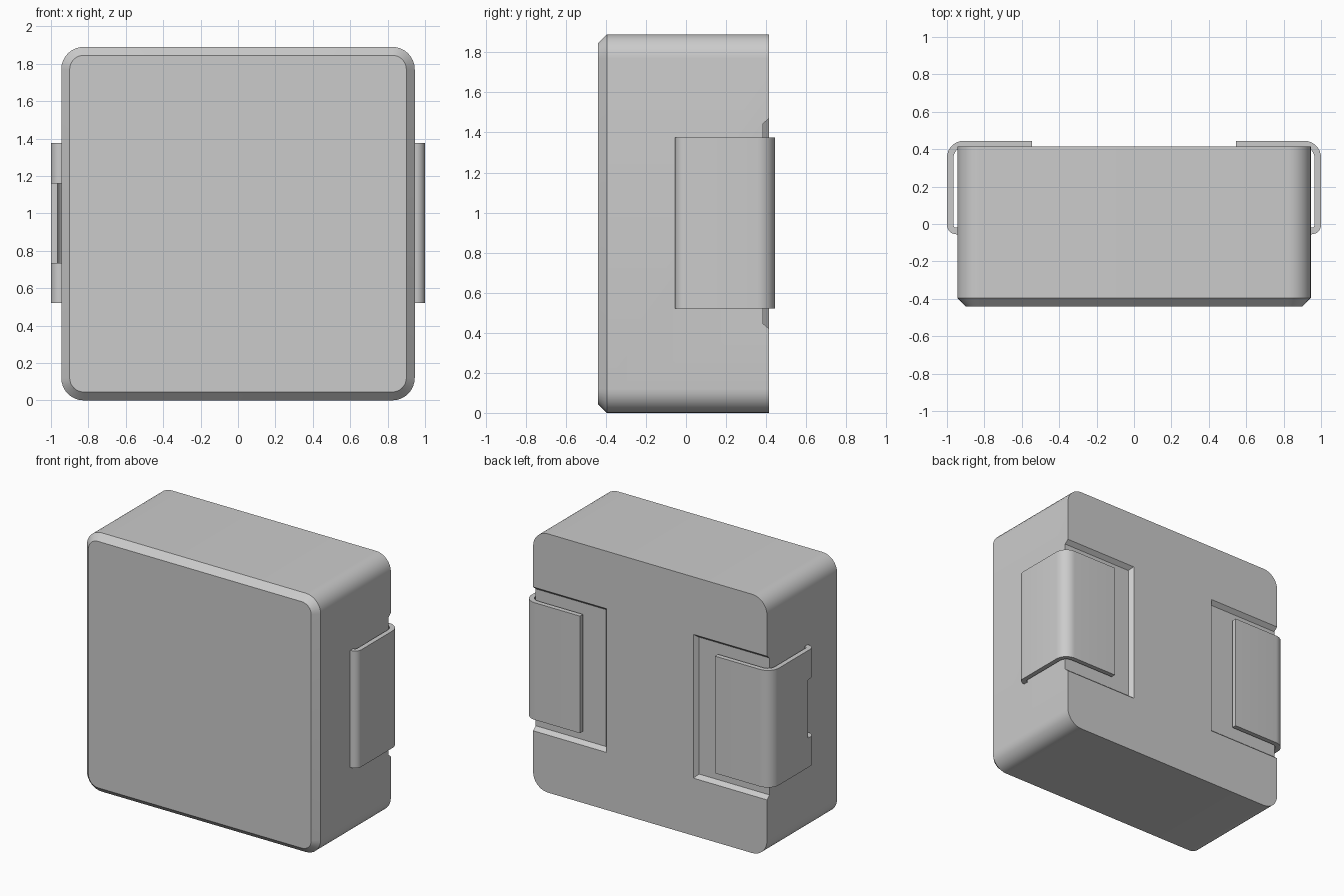
import bpy, bmesh
from math import cos, sin, pi, radians
from mathutils import Vector

if "Cube" in bpy.data.objects:
    bpy.data.objects.remove(bpy.data.objects["Cube"], do_unlink=True)

HALF, HEIGHT = 0.945, 1.89
FRONT, BACK = -0.44, 0.415
CHAMFER, CORNER = 0.045, 0.12
MID = HEIGHT / 2


def arc(cx, cy, r, start, end, steps=8):
    angles = [radians(start + (end - start) * i / steps) for i in range(steps + 1)]
    return [(cx + r * cos(a), cy + r * sin(a)) for a in angles]


def rounded_square(half, r):
    c = half - r
    corners = [(c, c, 0), (-c, c, 90), (-c, -c, 180), (c, -c, 270)]
    return [p for x, z, a in corners for p in arc(x, z, r, a, a + 90)]


def loft(name, loops):
    """Skin matching point loops and cap both ends."""
    bm = bmesh.new()
    rings = [[bm.verts.new(p) for p in loop] for loop in loops]
    n = len(rings[0])
    for a, b in zip(rings, rings[1:]):
        for i in range(n):
            j = (i + 1) % n
            bm.faces.new((a[i], a[j], b[j], b[i]))
    bm.faces.new(rings[0])
    bm.faces.new(rings[-1])
    bmesh.ops.recalc_face_normals(bm, faces=bm.faces)
    mesh = bpy.data.meshes.new(name)
    bm.to_mesh(mesh)
    bm.free()
    obj = bpy.data.objects.new(name, mesh)
    bpy.context.collection.objects.link(obj)
    return obj


def activate(obj):
    bpy.ops.object.select_all(action='DESELECT')
    obj.select_set(True)
    bpy.context.view_layer.objects.active = obj


def cut(obj, cutter):
    activate(obj)
    mod = obj.modifiers.new("cut", 'BOOLEAN')
    mod.operation, mod.solver, mod.object = 'DIFFERENCE', 'EXACT', cutter
    bpy.ops.object.modifier_apply(modifier=mod.name)
    bpy.data.objects.remove(cutter, do_unlink=True)


def smooth(obj):
    activate(obj)
    bpy.ops.object.shade_smooth_by_angle(angle=radians(30))


# Rounded block with a chamfered front rim
sections = [(FRONT, CHAMFER), (FRONT + CHAMFER, 0), (BACK, 0)]
body = loft("body", [[(x, y, z + MID) for x, z in rounded_square(HALF - d, CORNER - d)]
                     for y, d in sections])

# Shallow recesses with sloping walls, open to the sides
for side in (1, -1):
    rings = []
    for y, inner, half in [(0.385, 0.375, 0.50), (0.445, 0.325, 0.55)]:
        rings.append([(side * x, y, MID + z) for x, z in
                      [(inner, -half), (1.1, -half), (1.1, half), (inner, half)]])
    cut(body, loft("recess_cutter", rings))
smooth(body)


# Bent sheet terminals wrapping from the back around each side
def terminal_profile(t=0.035, big=0.09, small=0.05, back=0.445, lip=-0.055):
    def bends(inset):
        return (arc(1 - big, back - big, big - inset, 90, 0)
                + arc(1 - small, lip + small, small - inset, 0, -90))
    outer = [(0.545, back)] + bends(0) + [(0.94, lip)]
    inner = [(0.545, back - t)] + bends(t) + [(0.94, lip + t)]
    return outer + inner[::-1]


for name, side in (("left_terminal", 1), ("right_terminal", -1)):
    clip = loft(name, [[(side * x, y, z) for x, y in terminal_profile()]
                       for z in (0.52, 1.375)])
    if side < 0:
        # Notch in the lip of the right terminal
        cut(clip, loft("notch_cutter", [
            [(-1.1, -0.2, z), (-0.8, -0.2, z), (-0.8, 0.02, z), (-1.1, 0.02, z)]
            for z in (0.735, 1.16)]))
    smooth(clip)
